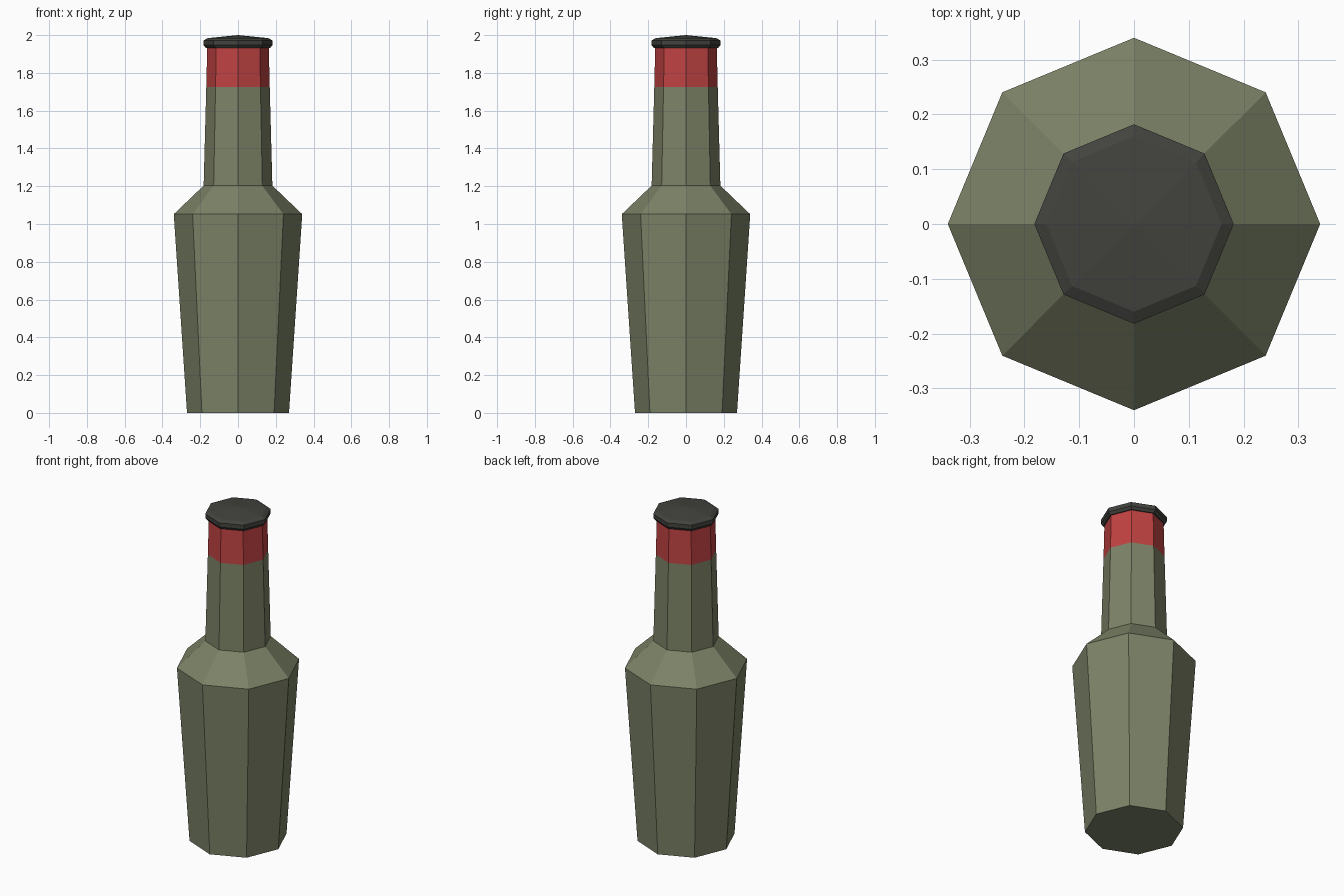
import bpy, bmesh, math

if "Cube" in bpy.data.objects:
    bpy.data.objects.remove(bpy.data.objects["Cube"])

SIDES = 8


def material(name, srgb):
    m = bpy.data.materials.new(name)
    lin = [((c / 255 + 0.055) / 1.055) ** 2.4 for c in srgb]
    m.diffuse_color = (*lin, 1.0)
    m.use_nodes = True
    m.node_tree.nodes["Principled BSDF"].inputs["Base Color"].default_value = m.diffuse_color
    return m


def lathe(name, profile, mats, rule=lambda z: 0):
    """Revolve (radius, z) points into an octagonal solid; rule picks material by height."""
    bm = bmesh.new()
    rings = []
    for r, z in profile:
        if r == 0:
            rings.append([bm.verts.new((0, 0, z))] * SIDES)
        else:
            rings.append([bm.verts.new((r * math.cos(math.tau * i / SIDES),
                                        r * math.sin(math.tau * i / SIDES), z))
                          for i in range(SIDES)])
    for lo, hi in zip(rings, rings[1:]):
        for i in range(SIDES):
            j = (i + 1) % SIDES
            quad = [lo[i], lo[j], hi[j], hi[i]]
            bm.faces.new(list(dict.fromkeys(quad)))
    # close the open ends
    bm.faces.new(rings[0][::-1])
    if profile[-1][0] > 0:
        bm.faces.new(rings[-1])
    for f in bm.faces:
        f.material_index = rule(f.calc_center_median().z)
    bmesh.ops.recalc_face_normals(bm, faces=bm.faces)
    me = bpy.data.meshes.new(name)
    bm.to_mesh(me)
    bm.free()
    for m in mats:
        me.materials.append(m)
    ob = bpy.data.objects.new(name, me)
    bpy.context.collection.objects.link(ob)
    return ob


green = material("olive_glass", (124, 131, 103))
red = material("red_band", (192, 66, 66))
dark = material("dark_cap", (66, 66, 62))

# Bottle body, shoulder and neck, with the red band near the top
lathe("bottle",
      [(0.27, 0), (0.34, 1.052), (0.182, 1.203), (0.168, 1.725), (0.163, 1.935)],
      [green, red], lambda z: 1 if z > 1.73 else 0)

# Cap with bevelled rim and shallow domed top
lathe("cap",
      [(0.17, 1.932), (0.182, 1.947), (0.182, 1.972), (0.16, 1.984), (0, 2.0)],
      [dark])
